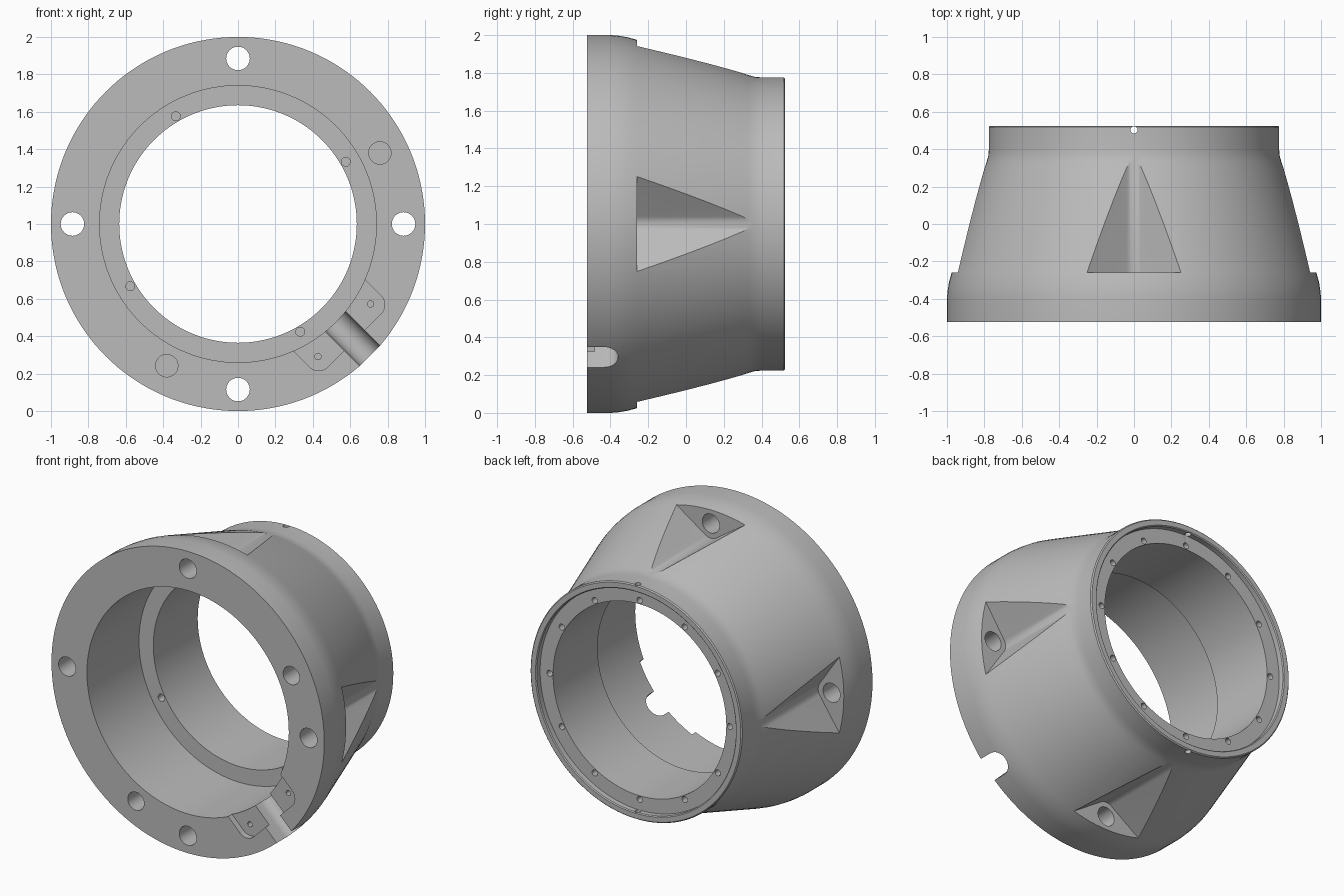
import bpy, bmesh
from math import sin, cos, radians, pi
from mathutils import Matrix, Vector

cube = bpy.data.objects.get("Cube")
if cube:
    bpy.data.objects.remove(cube, do_unlink=True)

FRONT, BACK = -0.525, 0.525
CENTRE = Matrix.Translation((0, 0, 1))

metal = bpy.data.materials.new("grey metal")
metal.use_nodes = True
metal.diffuse_color = (0.5, 0.5, 0.5, 1)
metal.node_tree.nodes["Principled BSDF"].inputs["Base Color"].default_value = (0.5, 0.5, 0.5, 1)


def make_object(name, bm):
    bmesh.ops.recalc_face_normals(bm, faces=bm.faces)
    mesh = bpy.data.meshes.new(name)
    bm.to_mesh(mesh)
    bm.free()
    mesh.materials.append(metal)
    obj = bpy.data.objects.new(name, mesh)
    bpy.context.collection.objects.link(obj)
    return obj


def turn(degrees):
    """Turn about the bore axis, from +x towards +z."""
    return CENTRE @ Matrix.Rotation(-radians(degrees), 4, 'Y')


def prism(bm, points, matrix):
    """Extrude a closed outline of (x, z) between two y values."""
    outline, y0, y1 = points
    face = bm.faces.new([bm.verts.new(matrix @ Vector((x, y0, z))) for x, z in outline])
    moved = bmesh.ops.extrude_face_region(bm, geom=[face])["geom"]
    shift = matrix.to_3x3() @ Vector((0, y1 - y0, 0))
    bmesh.ops.translate(bm, vec=shift, verts=[v for v in moved if isinstance(v, bmesh.types.BMVert)])


def hole(bm, radius, distance, angle, y0, y1, sides=32):
    """Round hole parallel to the bore axis."""
    outline = [(distance + radius * cos(2 * pi * i / sides), radius * sin(2 * pi * i / sides))
               for i in range(sides)]
    prism(bm, (outline, y0, y1), turn(angle))


def cut(obj, name, bm):
    cutter = make_object(name, bm)
    cutter.hide_render = True
    mod = obj.modifiers.new(name, 'BOOLEAN')
    mod.operation, mod.solver, mod.object = 'DIFFERENCE', 'EXACT', cutter
    bpy.context.view_layer.objects.active = obj
    bpy.ops.object.modifier_apply(modifier=name)
    bpy.data.objects.remove(cutter, do_unlink=True)


# Housing: one profile of (radius, y) spun about the bore axis
profile = [(0.74, FRONT), (1.0, FRONT), (1.0, -0.4), (0.997, -0.36), (0.989, -0.31), (0.975, -0.26),
           (0.8, 0.3), (0.787, 0.335), (0.779, 0.365), (0.776, 0.4), (0.776, 0.518), (0.769, BACK),
           (0.736, BACK), (0.73, 0.519), (0.73, 0.485), (0.635, 0.485), (0.635, 0.02), (0.74, 0.02)]
bm = bmesh.new()
verts = [bm.verts.new((r, y, 1)) for r, y in profile]
edges = [bm.edges.new((verts[i - 1], verts[i])) for i in range(len(verts))]
bmesh.ops.spin(bm, geom=verts + edges, cent=(0, 0, 1), axis=(0, 1, 0), angle=2 * pi,
               steps=144, use_merge=True)
bmesh.ops.remove_doubles(bm, verts=bm.verts, dist=1e-5)
housing = make_object("housing", bm)

# Four rounded V pockets behind the mounting holes
slope, fillet, floor = radians(34), 0.0715, 0.787
arc = [(fillet * sin(slope * i / 6), floor + fillet * (1 - cos(slope * i / 6))) for i in range(-6, 7)]
top = 1.076
vee = [(-0.45, top)] + arc + [(0.45, top), (0.45, 1.2), (-0.45, 1.2)]
bm = bmesh.new()
for angle in range(0, 360, 90):
    prism(bm, (vee, -0.26, 0.46), turn(angle))
cut(housing, "pockets", bm)

# Round-bottomed cable channel through the front rim
half, bottom = 0.076, -0.435
section = [(half * cos(pi * i / 16), bottom + half * sin(pi * i / 16)) for i in range(17)]
section += [(-half, FRONT - 0.1), (half, FRONT - 0.1)]
bm = bmesh.new()
lay = turn(-45) @ Matrix(((0, 1, 0, 0), (0, 0, 1, 0), (1, 0, 0, 0), (0, 0, 0, 1)))
prism(bm, (section, 0.66, 1.1), lay)
cut(housing, "cable_channel", bm)

# Shallow clamp seat with rounded corners across the channel
seat, corner, reach = [(0.6, -0.27), (0.6, 0.27)], 0.07, 0.88
for side in (1, -1):
    arc = [(reach - corner + corner * sin(pi * i / 16), side * (0.27 - corner + corner * cos(pi * i / 16)))
           for i in range(9)]
    seat += arc[::side]
bm = bmesh.new()
prism(bm, (seat, FRONT - 0.1, FRONT + 0.04), turn(-45))
cut(housing, "clamp_seat", bm)

# Mounting, dowel, screw and clamp holes
bm = bmesh.new()
for angle in range(0, 360, 90):
    hole(bm, 0.063, 0.885, angle, FRONT - 0.1, -0.2)
    hole(bm, 0.024, 0.665, angle + 30, -0.02, 0.12, 16)
for angle in (26.6, 243.3):
    hole(bm, 0.06, 0.848, angle, FRONT - 0.1, -0.33)
for angle in range(0, 360, 30):
    hole(bm, 0.02, 0.66, angle, 0.38, 0.6, 16)
for side in (1, -1):
    hole(bm, 0.017, 0.828, -45 + side * 13.9, FRONT - 0.1, -0.38, 16)
    # Radial pin holes through the rear lip
    pin = Matrix.Translation((0, 0.503, 1 + side * 0.755)) @ Matrix.Diagonal((1, 1, 1, 1))
    bmesh.ops.create_cone(bm, cap_ends=True, segments=16, radius1=0.019, radius2=0.019,
                          depth=0.1, matrix=pin)
cut(housing, "holes", bm)

bpy.ops.object.select_all(action='DESELECT')
housing.select_set(True)
bpy.context.view_layer.objects.active = housing
bpy.ops.object.shade_smooth_by_angle(angle=radians(28))
